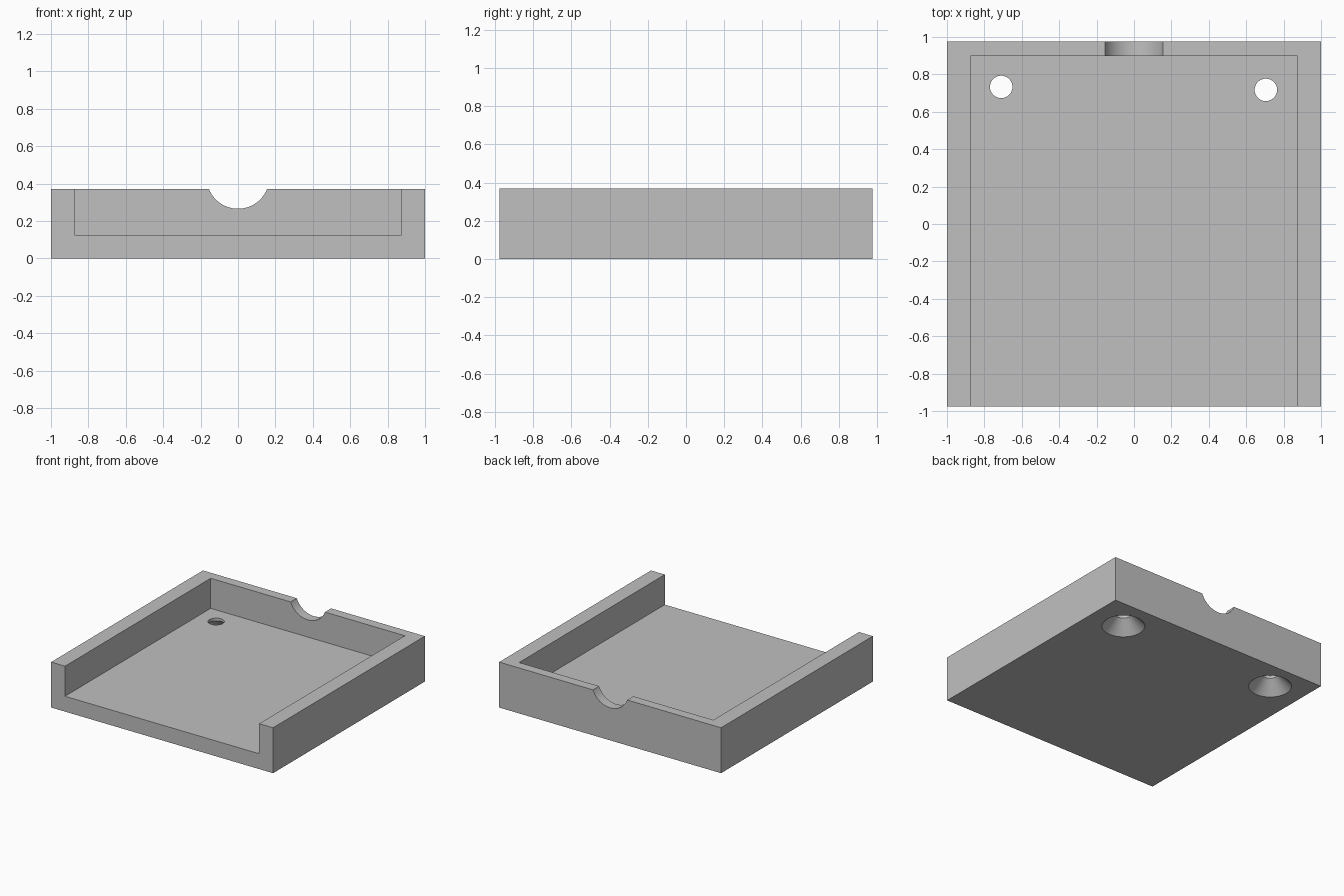
import bpy, math

old = bpy.data.objects.get("Cube")
if old:
    bpy.data.objects.remove(old, do_unlink=True)

HALF_X, HALF_Y, HEIGHT = 1.0, 0.977, 0.37
FLOOR, INNER_X, INNER_BACK = 0.125, 0.875, 0.898
LIP = 0.022          # straight part of each screw hole
HOLE_R, SINK_R = 0.06, 0.16

grey = bpy.data.materials.new("plain grey")
grey.use_nodes = True
colour = (0.527, 0.527, 0.527, 1)
grey.diffuse_color = colour
grey.node_tree.nodes["Principled BSDF"].inputs["Base Color"].default_value = colour


def box(name, low, high):
    centre = [(a + b) / 2 for a, b in zip(low, high)]
    bpy.ops.mesh.primitive_cube_add(size=1, location=centre)
    ob = bpy.context.object
    ob.name = name
    ob.scale = [b - a for a, b in zip(low, high)]
    bpy.ops.object.transform_apply(location=True, rotation=True, scale=True)
    ob.data.materials.append(grey)
    return ob


def cone(name, r_low, r_high, depth, location, rotation=(0, 0, 0)):
    bpy.ops.mesh.primitive_cone_add(vertices=64, radius1=r_low, radius2=r_high,
                                    depth=depth, location=location, rotation=rotation)
    ob = bpy.context.object
    ob.name = name
    ob.data.materials.append(grey)
    return ob


def cut(target, cutter):
    mod = target.modifiers.new(cutter.name, "BOOLEAN")
    mod.operation = "DIFFERENCE"
    mod.solver = "EXACT"
    mod.object = cutter
    bpy.context.view_layer.objects.active = target
    bpy.ops.object.modifier_apply(modifier=mod.name)
    bpy.data.objects.remove(cutter, do_unlink=True)


# Tray block with a pocket open to the front and top
tray = box("tray", (-HALF_X, -HALF_Y, 0), (HALF_X, HALF_Y, HEIGHT))
cut(tray, box("pocket", (-INNER_X, -HALF_Y - 0.2, FLOOR),
              (INNER_X, INNER_BACK, HEIGHT + 0.2)))

# Round notch in the back wall
cut(tray, cone("notch", 0.167, 0.167, 0.3, (0, HALF_Y, 0.432), (math.pi / 2, 0, 0)))

# Countersunk screw holes, widening towards the underside
sink = FLOOR - LIP
slope = (SINK_R - HOLE_R) / sink
over = 0.02          # cutter overshoot below the base
for x, y in ((-0.71, 0.733), (0.705, 0.717)):
    cut(tray, cone("screw_hole", HOLE_R, HOLE_R, 0.3, (x, y, FLOOR)))
    cut(tray, cone("countersink", SINK_R + slope * over, HOLE_R, sink + over,
                   (x, y, (sink - over) / 2)))

# Smooth round cuts, crisp edges
bpy.ops.object.select_all(action="DESELECT")
tray.select_set(True)
bpy.context.view_layer.objects.active = tray
bpy.ops.object.shade_smooth_by_angle(angle=math.radians(25))
